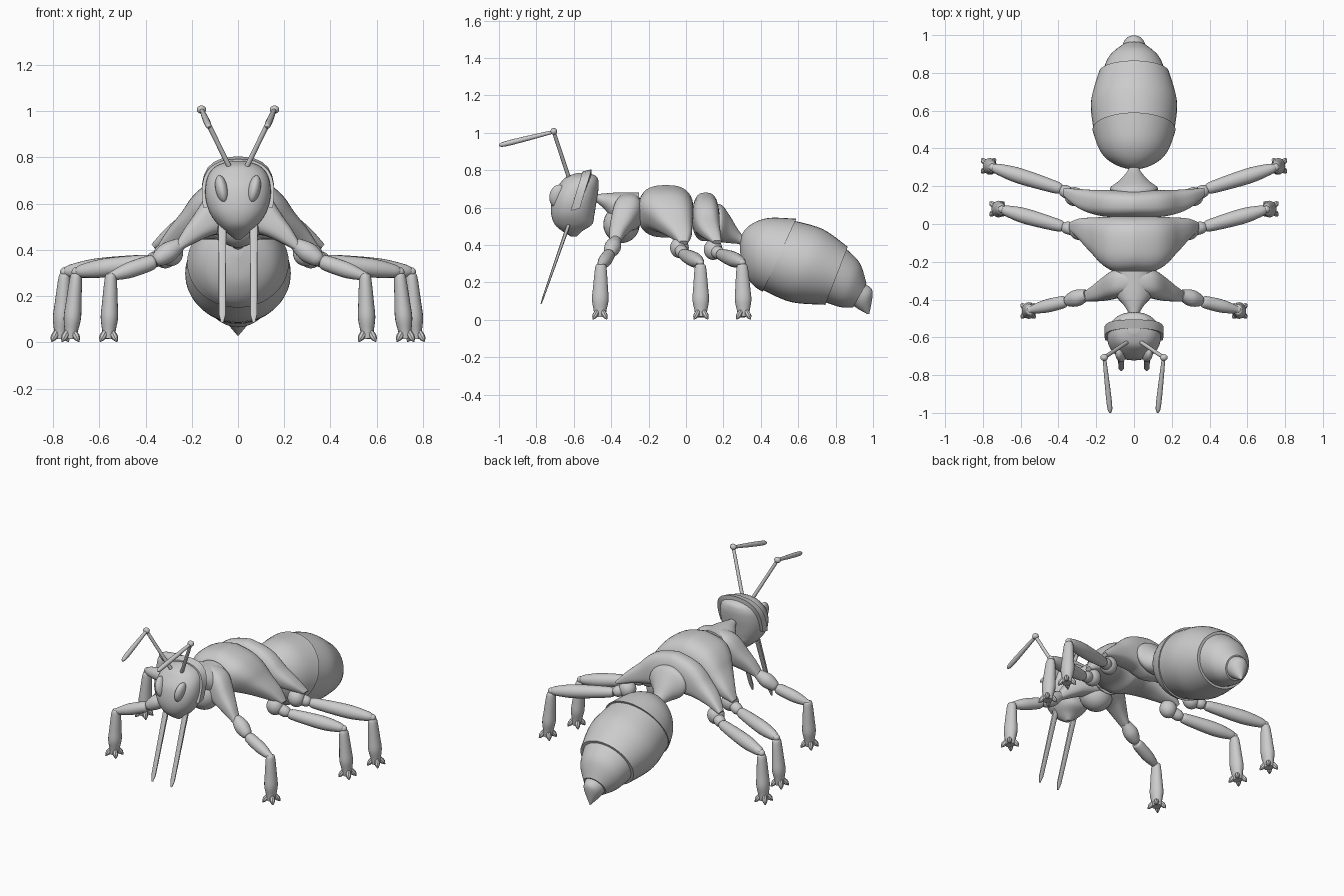
import bpy, bmesh
from math import sin, cos, pi, radians, copysign
from mathutils import Vector as V, Euler

if "Cube" in bpy.data.objects:
    bpy.data.objects.remove(bpy.data.objects["Cube"])


def smooth(rows, steps=6):
    """Catmull-Rom interpolation of rows of numbers."""
    rows = [list(r) for r in rows]
    p = [rows[0]] + rows + [rows[-1]]
    out = []
    for i in range(1, len(p) - 2):
        for s in range(steps):
            t = s / steps
            out.append([0.5 * (2*b + (c - a)*t + (2*a - 5*b + 4*c - d)*t*t + (3*b - a - 3*c + d)*t**3)
                        for a, b, c, d in zip(p[i-1], p[i], p[i+1], p[i+2])])
    return out + [rows[-1]]


def loft(name, rings, n=32, power=1.0, phase=0.0, mirror=False):
    """Skin rings given as (centre, half axis u, half axis v)."""
    bm = bmesh.new()
    loops = []
    for c, u, v in rings:
        loop = []
        for k in range(n):
            a = 2 * pi * k / n + phase
            ca, sa = [copysign(abs(q) ** power, q) for q in (cos(a), sin(a))]
            loop.append(bm.verts.new(c + u * ca + v * sa))
        loops.append(loop)
    for a, b in zip(loops, loops[1:]):
        for k in range(n):
            bm.faces.new((a[k], a[(k+1) % n], b[(k+1) % n], b[k]))
    bm.faces.new(loops[0])
    bm.faces.new(loops[-1])
    return finish(name, bm, mirror)


def finish(name, bm, mirror):
    bmesh.ops.recalc_face_normals(bm, faces=bm.faces)
    me = bpy.data.meshes.new(name)
    bm.to_mesh(me)
    bm.free()
    ob = bpy.data.objects.new(name, me)
    bpy.context.collection.objects.link(ob)
    if mirror:
        ob.modifiers.new("mirror", 'MIRROR')
    return ob


def limb(name, a, b, radii, n=20, flat=1.0):
    """Straight mirrored limb segment with a radius profile from a to b."""
    a, b = V(a), V(b)
    d = (b - a).normalized()
    side = d.cross(V((0, 1, 0))).normalized()
    up = side.cross(d)
    rows = smooth(radii)
    return loft(name, [(a.lerp(b, t), side * r * flat, up * r) for t, r in rows], n, mirror=True)


def ball(name, c, r, rot=(0, 0, 0), mirror=False):
    bm = bmesh.new()
    bmesh.ops.create_uvsphere(bm, u_segments=28, v_segments=16, radius=1)
    m = Euler(rot).to_matrix()
    for v in bm.verts:
        v.co = m @ V([p * q for p, q in zip(v.co, r)]) + V(c)
    return finish(name, bm, mirror)


def shell(name, rows):
    """Thorax plate draped over the body; rows are x, z, y0, y1, half thickness."""
    half = smooth(rows)
    full = [[-r[0]] + r[1:] for r in half[:0:-1]] + half
    rings = []
    for x, z, y0, y1, t in full:
        a = max(-1, min(1, x / 0.15)) * radians(38)
        rings.append((V((x, (y0 + y1) / 2, z)), V((0, (y1 - y0) / 2, 0)), V((sin(a), 0, cos(a))) * t))
    loft(name, rings, 36, 0.75)


def side_loft(name, rows, n=40):
    """Body part from top (y, z), bottom (y, z) and half width."""
    rings = []
    for ty, tz, by, bz, w in smooth(rows):
        t, b = V((0, ty, tz)), V((0, by, bz))
        rings.append(((t + b) / 2, V((w, 0, 0)), (t - b) / 2))
    loft(name, rings, n)


# Abdomen segments, each tucked into the one before
side_loft("abdomen_front", [(.29, .425, .288, .37, .02), (.31, .475, .305, .275, .085), (.365, .52, .335, .215, .15),
                            (.45, .545, .37, .175, .19), (.59, .54, .41, .15, .22)])
side_loft("abdomen_middle", [(.575, .53, .41, .16, .213), (.73, .485, .56, .095, .228), (.865, .39, .745, .08, .185)])
side_loft("abdomen_rear", [(.85, .385, .74, .095, .17), (.928, .305, .825, .068, .135), (.965, .195, .893, .065, .075)])
side_loft("abdomen_tip", [(.96, .19, .895, .075, .066), (.998, .15, .925, .055, .05), (.98, .03, .97, .03, .004)])

# Waist, chest and neck
side_loft("waist", [(.16, .62, .17, .42, .12), (.195, .61, .19, .415, .125), (.235, .555, .23, .41, .075),
                    (.28, .48, .28, .405, .035), (.32, .43, .32, .39, .02)])
ball("chest", (0, -.345, .51), (.1, .097, .1))
side_loft("neck", [(-.49, .67, -.48, .63, .02), (-.44, .675, -.43, .585, .05), (-.37, .68, -.36, .5, .1),
                   (-.25, .68, -.25, .48, .115)])

# Thorax plates that drape down to the leg roots
shell("thorax_front", [(0, .58, -.37, -.235, .1), (.08, .565, -.39, -.235, .095), (.15, .51, -.405, -.28, .06),
                       (.21, .46, -.41, -.325, .038), (.265, .405, -.41, -.36, .015)])
shell("thorax_middle", [(0, .58, -.255, .04, .14), (.1, .565, -.25, .04, .12), (.2, .51, -.165, .035, .07),
                        (.28, .455, -.085, .03, .04), (.337, .412, -.035, .01, .012)])
shell("thorax_rear", [(0, .55, .035, .175, .13), (.1, .535, .035, .18, .115), (.2, .5, .05, .18, .07),
                      (.29, .46, .085, .185, .04), (.367, .415, .145, .19, .012)])

# Head
head = [(.445, -.6, .012, .015), (.475, -.608, .05, .055), (.51, -.602, .088, .1), (.56, -.605, .122, .115),
        (.62, -.6, .14, .12), (.68, -.588, .14, .118), (.73, -.57, .125, .103), (.765, -.558, .09, .08),
        (.785, -.55, .03, .03)]
loft("head", [(V((0, y, z)), V((w, 0, 0)), V((0, d, 0))) for z, y, w, d in smooth(head)], 40, 0.9)

# Raised collar arching over the head from cheek to cheek
arch = [(0, .783, -.53, 0), (.065, .776, -.532, 25), (.118, .742, -.543, 50), (.14, .68, -.565, 88), (.136, .59, -.592, 93)]
arch = smooth(arch, 2)
arch = [(-x, z, y, -a) for x, z, y, a in arch[:0:-1]] + arch
loft("head_collar", [(V((x, y, z)), V((0, .034, .008)), V((sin(radians(a)), 0, cos(radians(a)))) * .022)
                     for x, z, y, a in arch], 4, 1, pi / 4)

# Face details
ball("eyes", (.07, -.685, .662), (.027, .045, .062), (radians(-12), radians(12), 0), True)
jaw = [(.56, -.61, .018, .012), (.3, -.7, .016, .008), (.12, -.763, .015, .005), (.085, -.775, .005, .003)]
loft("mandibles", [(V((.068, y, z)), V((w, 0, 0)), V((0, t, 0))) for z, y, w, t in jaw], 12, 0.6, mirror=True)
limb("antenna_lower", (.028, -.62, .74), (.158, -.707, 1.005), [(0, .011), (1, .01)], 12)
ball("antenna_joint", (.158, -.707, 1.007), (.02, .018, .018), (0, 0, 0), True)
limb("antenna_upper", (.158, -.7, 1.007), (.125, -1.0, .932), [(0, .009), (.6, .014), (.92, .013), (1, .003)], 12)

# Legs: root, hip start, knee, foot
legs = {
    "front": ((.25, -.375, .425), (.36, -.41, .35), (.55, -.455, .285), (.56, -.46)),
    "middle": ((.29, -.035, .385), (.375, -.015, .35), (.7, .077, .305), (.725, .08)),
    "rear": ((.315, .145, .375), (.385, .185, .35), (.75, .3, .305), (.77, .308)),
}
for leg, (root, hip, knee, foot) in legs.items():
    if leg == "front":
        limb("front_leg_root", root, hip, [(0, .028), (.45, .044), (.85, .034), (1, .02)])
        limb("front_leg_thigh", hip, knee, [(0, .022), (.1, .033), (.6, .034), (1, .018)])
    else:
        ball(leg + "_leg_root", root, (.052, .05, .055), mirror=True)
        limb(leg + "_leg_hip", root, hip, [(0, .03), (.7, .034), (1, .024)])
        limb(leg + "_leg_thigh", hip, knee, [(0, .024), (.1, .033), (.6, .041), (.9, .03), (1, .018)])
    ball(leg + "_leg_knee", knee, (.02, .02, .02), mirror=True)
    x, y = foot
    limb(leg + "_leg_shin", (knee[0], knee[1], .297), (x, y, .015),
         [(0, .018), (.06, .03), (.45, .04), (.68, .044), (.88, .034), (1, .03)], flat=.85)
    # Claws around the foot
    for k in range(4):
        a = pi / 4 + k * pi / 2
        limb(f"{leg}_leg_claw_{k + 1}", (x + .016 * cos(a), y + .016 * sin(a), .05),
             (x + .052 * cos(a), y + .052 * sin(a), .003), [(0, .012), (.6, .015), (1, .003)], 8)

for ob in bpy.data.objects:
    ob.select_set(True)
    bpy.context.view_layer.objects.active = ob
bpy.ops.object.shade_smooth_by_angle(angle=radians(35))
